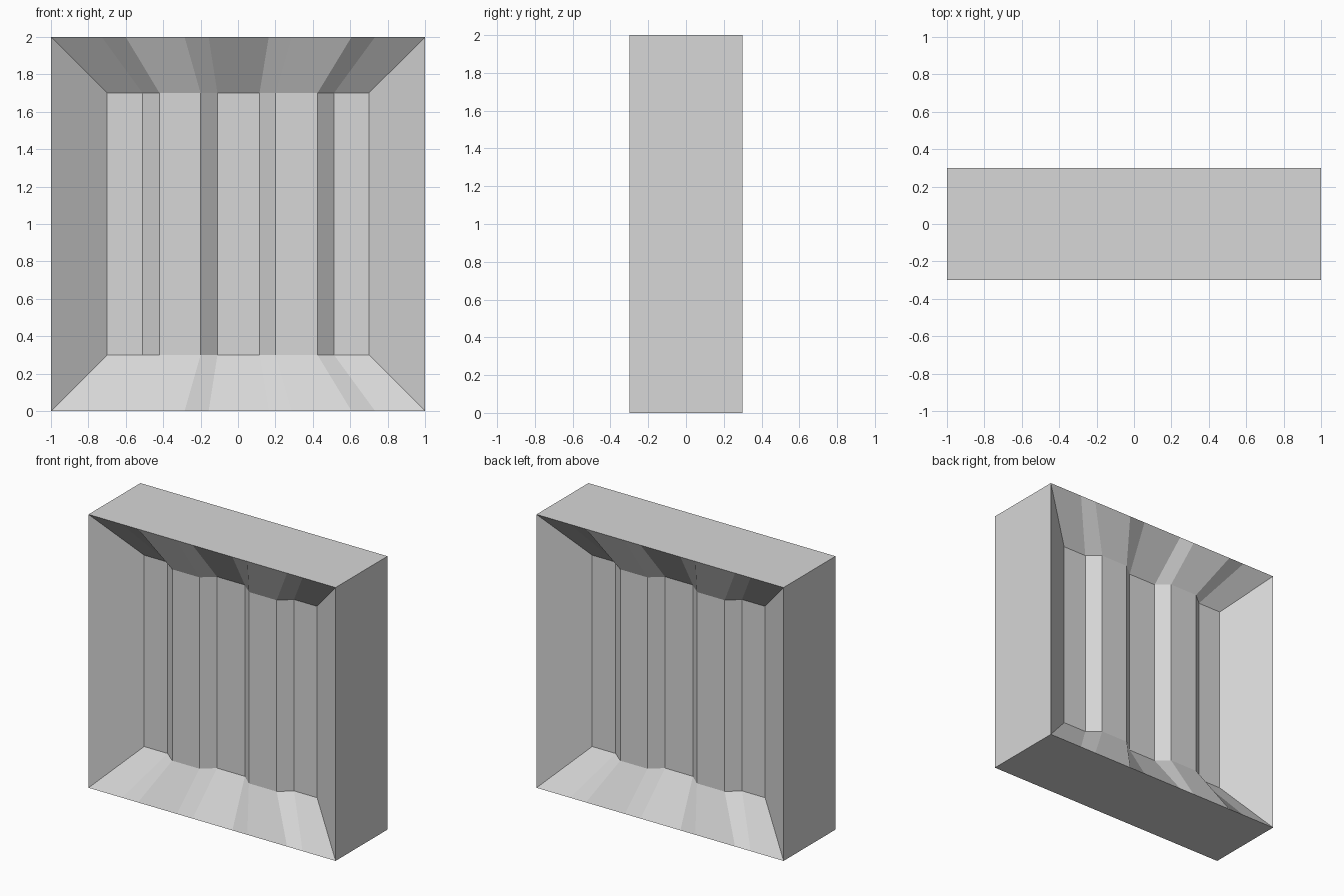
import bpy, bmesh

if "Cube" in bpy.data.objects:
    bpy.data.objects.remove(bpy.data.objects["Cube"])

INSET, HALF_DEPTH, HEIGHT = 0.3, 0.3, 2.0
LOW, HIGH = 0.085, 0.16      # depth of the grooves and ribs from the middle plane

# corrugation profile across the panel: (x, depth)
PROFILE = [(-0.70, LOW), (-0.51, LOW), (-0.42, HIGH), (-0.20, HIGH), (-0.11, LOW),
           (0.115, LOW), (0.20, HIGH), (0.425, HIGH), (0.513, LOW), (0.70, LOW)]

grey = bpy.data.materials.new("plain_grey")
grey.diffuse_color = (0.68, 0.68, 0.68, 1)
grey.use_nodes = True
grey.node_tree.nodes["Principled BSDF"].inputs["Base Color"].default_value = grey.diffuse_color

bm = bmesh.new()


def corrugated_face(s):
    """Recessed ribbed panel with sloping surround; s=1 front, s=-1 back."""
    def v(x, y, z):
        return bm.verts.new((s * x, s * y, z))
    cols = []
    for x, d in PROFILE:
        xo = x / 0.7
        cols.append([v(xo, -HALF_DEPTH, 0), v(x, -d, INSET),
                     v(x, -d, HEIGHT - INSET), v(xo, -HALF_DEPTH, HEIGHT)])
    for a, b in zip(cols, cols[1:]):
        for i in range(3):
            bm.faces.new((a[i], b[i], b[i + 1], a[i + 1]))
    bm.faces.new(cols[0])
    bm.faces.new(cols[-1][::-1])
    return cols


front = corrugated_face(1)
back = corrugated_face(-1)

# outer top, bottom and side walls of the block
for row in (0, 3):
    bm.faces.new([c[row] for c in front] + [c[row] for c in back])
for f, b in ((front[0], back[-1]), (front[-1], back[0])):
    bm.faces.new((f[0], f[3], b[3], b[0]))

bmesh.ops.recalc_face_normals(bm, faces=bm.faces)
mesh = bpy.data.meshes.new("corrugated_container_block")
bm.to_mesh(mesh)
bm.free()
mesh.materials.append(grey)
obj = bpy.data.objects.new("corrugated_container_block", mesh)
bpy.context.collection.objects.link(obj)
